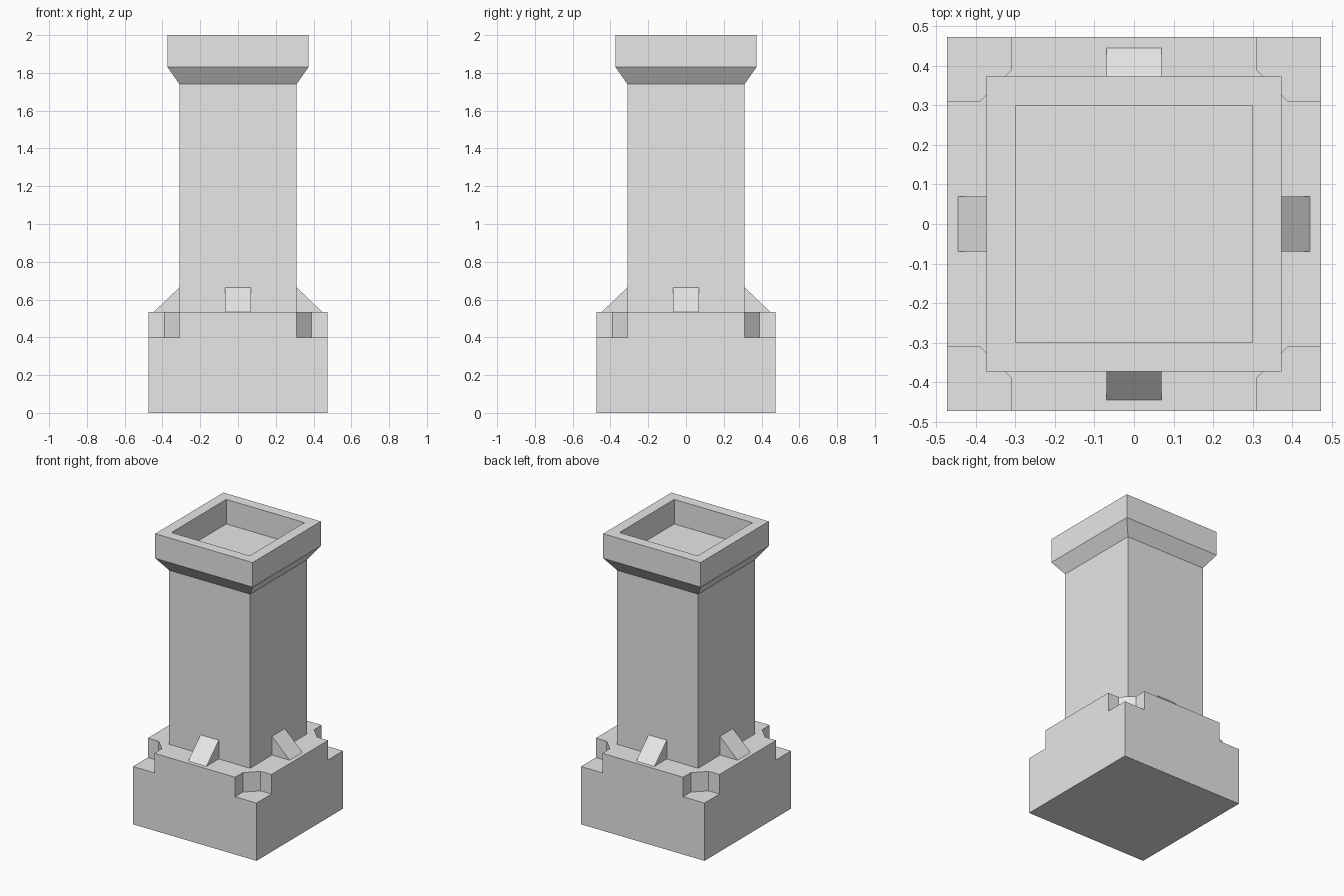
import bpy, bmesh
from math import pi
from mathutils import Matrix

cube = bpy.data.objects.get("Cube")
if cube:
    bpy.data.objects.remove(cube, do_unlink=True)

stone = bpy.data.materials.new("grey_stone")
stone.use_nodes = True
stone.diffuse_color = (0.8, 0.8, 0.8, 1)
stone.node_tree.nodes["Principled BSDF"].inputs["Base Color"].default_value = (0.8, 0.8, 0.8, 1)


def finish(name, bm):
    bmesh.ops.recalc_face_normals(bm, faces=bm.faces)
    mesh = bpy.data.meshes.new(name)
    bm.to_mesh(mesh)
    bm.free()
    mesh.materials.append(stone)
    obj = bpy.data.objects.new(name, mesh)
    bpy.context.collection.objects.link(obj)
    return obj


def extrude(bm, points, direction):
    """Extrude a flat outline into a solid."""
    face = bm.faces.new([bm.verts.new(p) for p in points])
    new = bmesh.ops.extrude_face_region(bm, geom=[face], use_keep_orig=True)["geom"]
    verts = [v for v in new if isinstance(v, bmesh.types.BMVert)]
    bmesh.ops.translate(bm, verts=verts, vec=direction)


def square_loft(name, profile):
    """Stack square rings given as (half width, height), capped at both ends."""
    bm = bmesh.new()
    rings = [[bm.verts.new((x * r, y * r, z)) for x, y in ((-1, -1), (1, -1), (1, 1), (-1, 1))]
             for r, z in profile]
    for low, high in zip(rings, rings[1:]):
        for i in range(4):
            j = (i + 1) % 4
            bm.faces.new((low[i], low[j], high[j], high[i]))
    bm.faces.new(rings[0])
    bm.faces.new(rings[-1])
    return finish(name, bm)


BASE, SHAFT, CAP, RIM = 0.473, 0.31, 0.373, 0.30
STEP, LEDGE = 0.40, 0.535

# Plinth: square block whose upper course has chamfered corner notches
bm = bmesh.new()
square = [(-BASE, -BASE), (BASE, -BASE), (BASE, BASE), (-BASE, BASE)]
lower = [bm.verts.new((x, y, 0)) for x, y in square]
bm.faces.new(lower)
notch = [(SHAFT, -BASE), (SHAFT, -0.39), (0.39, -SHAFT), (BASE, -SHAFT)]
outline, corners = [], []
for i in range(4):
    turn = Matrix.Rotation(i * pi / 2, 3, 'Z')
    pts = [turn @ Matrix.Translation((x, y, 0)).translation for x, y in notch]
    outline.append([[bm.verts.new((p.x, p.y, z)) for p in pts] for z in (STEP, LEDGE)])
    x, y = square[(i + 1) % 4]
    corners.append(bm.verts.new((x, y, STEP)))
for i in range(4):
    step, ledge = outline[i]
    next_step, next_ledge = outline[(i + 1) % 4]
    corner, next_corner = corners[i], corners[(i + 1) % 4]
    a, b = lower[(i + 1) % 4], lower[(i + 2) % 4]
    bm.faces.new((a, b, next_corner, next_step[0], next_ledge[0], ledge[3], step[3], corner))
    bm.faces.new(step + [corner])
    for k in range(3):
        bm.faces.new((step[k], step[k + 1], ledge[k + 1], ledge[k]))
bm.faces.new([v for _, ledge in outline for v in ledge])
bmesh.ops.remove_doubles(bm, verts=bm.verts, dist=0.0001)
plinth = finish("plinth", bm)

# The notch floors share the plinth's upright corners
for v in plinth.data.vertices:
    if v.co.z == 0:
        v.co.x = BASE if v.co.x > 0 else -BASE

# Shaft with flared, hollow-topped capital
square_loft("shaft_and_capital", [
    (SHAFT, LEDGE), (SHAFT, 1.74), (CAP, 1.83), (CAP, 2.0), (RIM, 2.0), (RIM, 1.83)])

# Sloping brace at the foot of each side
for i, side in enumerate(("front", "left", "back", "right")):
    bm = bmesh.new()
    extrude(bm, [(-0.07, -SHAFT, LEDGE), (-0.07, -0.445, LEDGE), (-0.07, -SHAFT, 0.665)], (0.14, 0, 0))
    bm.transform(Matrix.Rotation(i * pi / 2, 4, 'Z'))
    finish(side + "_brace", bm)
